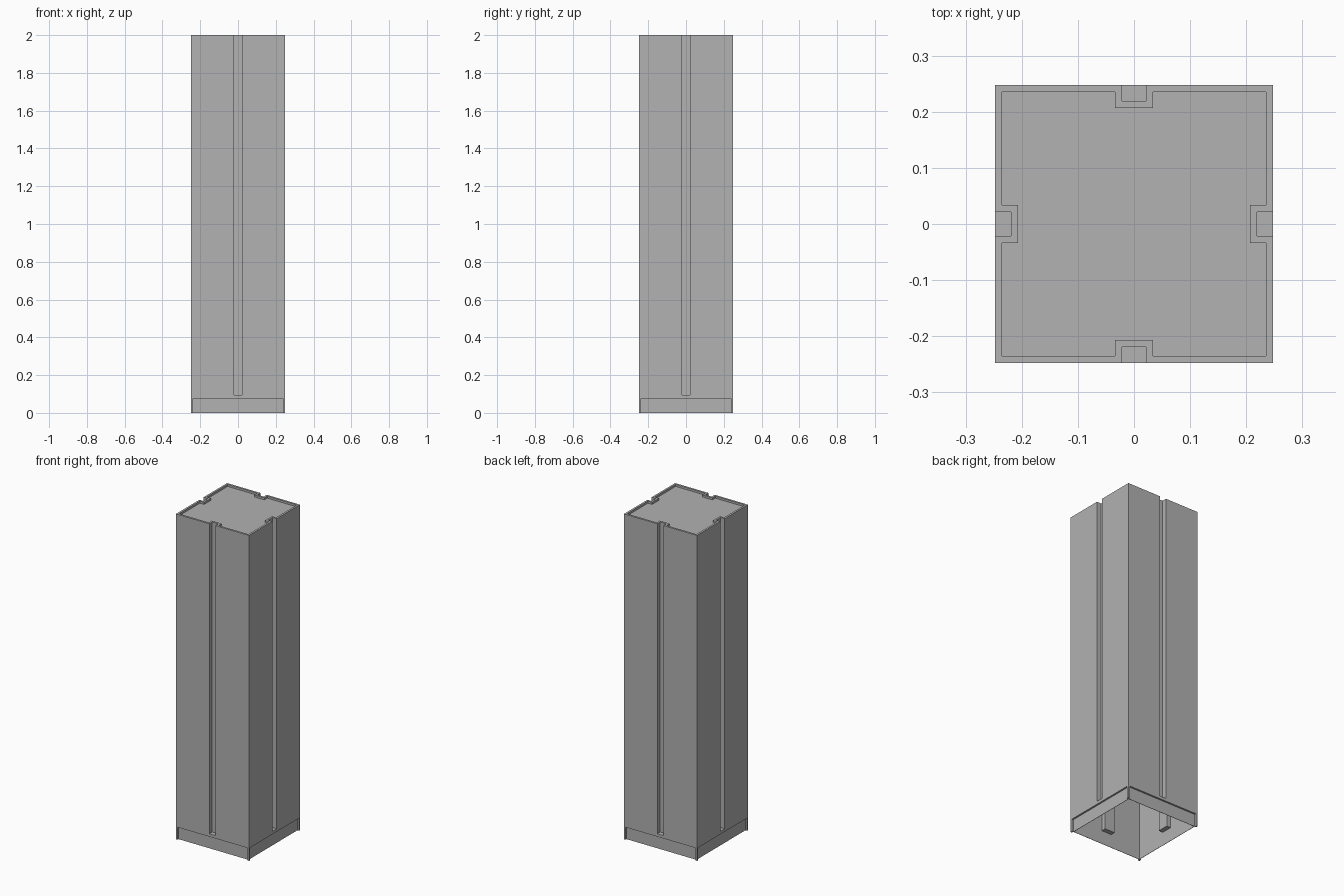
import bpy
import bmesh
from math import radians
from mathutils import Matrix

if "Cube" in bpy.data.objects:
    bpy.data.objects.remove(bpy.data.objects["Cube"], do_unlink=True)

HALF = 0.248               # half width of the column
HEIGHT = 2.0
WALL = 0.0125
INNER = HALF - WALL        # inside of the wall
GROOVE_W, GROOVE_Y, GROOVE_Z = 0.0215, 0.2195, 0.095
SKIRT_Y, SKIRT_Z = 0.2375, 0.077

grey = bpy.data.materials.new("stone grey")
grey.use_nodes = True
colour = (0.445, 0.445, 0.445, 1)
grey.diffuse_color = colour
grey.node_tree.nodes["Principled BSDF"].inputs["Base Color"].default_value = colour


def prism(name, outline, z0, z1):
    """Extrude a flat outline between two heights."""
    bm = bmesh.new()
    face = bm.faces.new([bm.verts.new((x, y, z0)) for x, y in outline])
    top = bmesh.ops.extrude_face_region(bm, geom=[face])["geom"]
    verts = [v for v in top if isinstance(v, bmesh.types.BMVert)]
    bmesh.ops.translate(bm, verts=verts, vec=(0, 0, z1 - z0))
    bmesh.ops.recalc_face_normals(bm, faces=bm.faces)
    mesh = bpy.data.meshes.new(name)
    bm.to_mesh(mesh)
    bm.free()
    mesh.materials.append(grey)
    obj = bpy.data.objects.new(name, mesh)
    bpy.context.collection.objects.link(obj)
    return obj


def rect(x0, x1, y0, y1):
    return [(x0, y0), (x1, y0), (x1, y1), (x0, y1)]


def notched():
    """Square outline of the inside, stepping in around each groove."""
    w, d = GROOVE_W + WALL, GROOVE_Y - WALL
    side = [(-INNER, -INNER), (-w, -INNER), (-w, -d), (w, -d), (w, -INNER)]
    points = []
    for _ in range(4):
        points += side
        side = [(-y, x) for x, y in side]
    return points


def cut(body, cutter):
    cutter.hide_render = True
    mod = body.modifiers.new("cut", 'BOOLEAN')
    mod.operation = 'DIFFERENCE'
    mod.solver = 'EXACT'
    mod.object = cutter
    bpy.context.view_layer.objects.active = body
    bpy.ops.object.modifier_apply(modifier=mod.name)
    bpy.data.objects.remove(cutter, do_unlink=True)


# Column body
column = prism("column", rect(-HALF, HALF, -HALF, HALF), 0, HEIGHT)

# Grooves down each side, and recessed skirt panels between the corner posts
for i in range(4):
    turn = Matrix.Rotation(radians(90 * i), 4, 'Z')
    groove = prism("groove_cutter", rect(-GROOVE_W, GROOVE_W, -0.3, -GROOVE_Y),
                   GROOVE_Z, HEIGHT + 0.1)
    skirt = prism("skirt_cutter", rect(-SKIRT_Y, SKIRT_Y, -0.3, -SKIRT_Y),
                  -0.1, SKIRT_Z)
    for cutter in (groove, skirt):
        cutter.data.transform(turn)
        cut(column, cutter)

# Sunken top, hollow inside and open underside
cut(column, prism("top_cutter", notched(), HEIGHT - WALL, HEIGHT + 0.1))
cut(column, prism("hollow_cutter", notched(), 0.04, HEIGHT - 2 * WALL))
cut(column, prism("opening_cutter", rect(-INNER, INNER, -INNER, INNER),
                  -0.1, GROOVE_Z - WALL))
